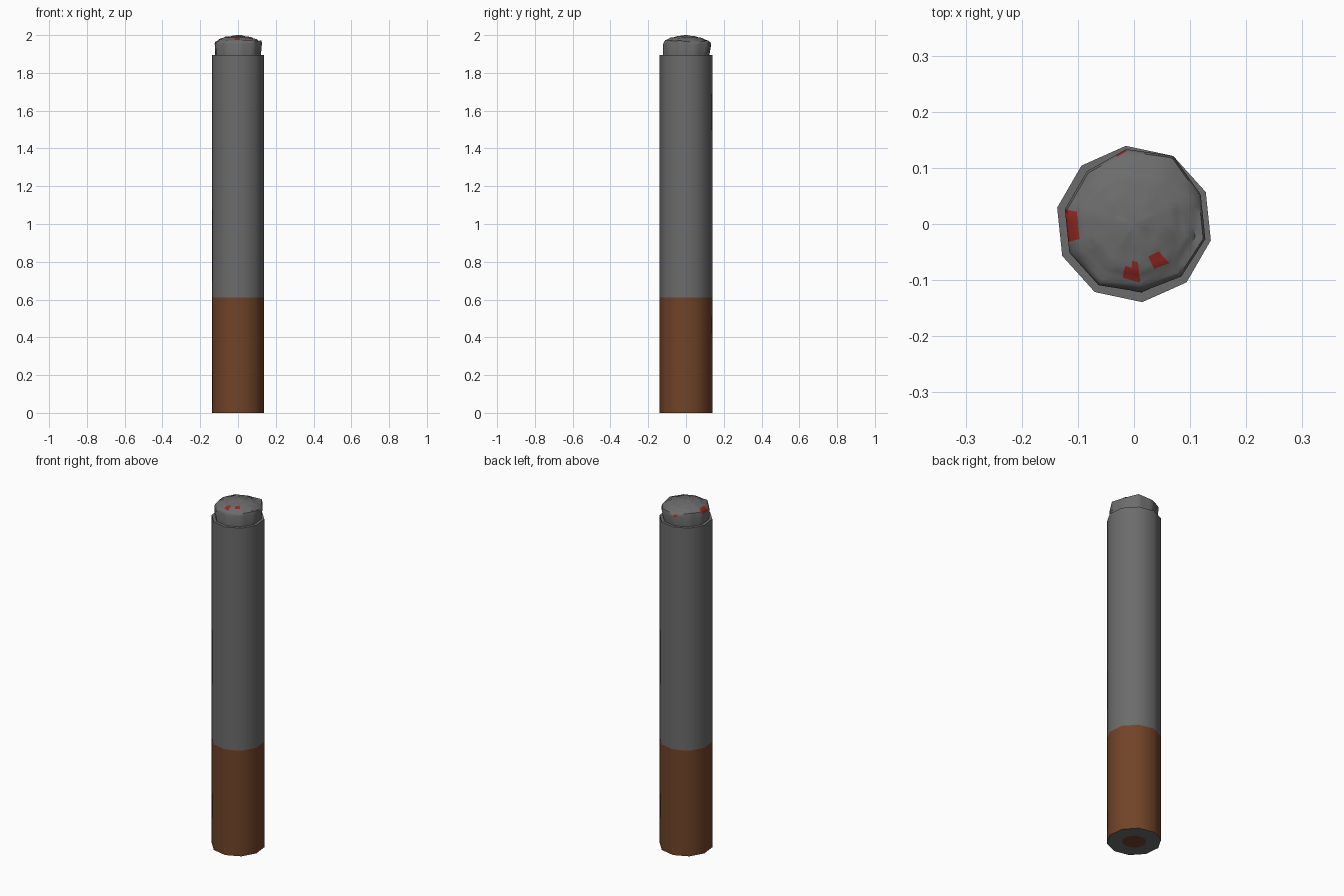
import bpy, bmesh, math
from mathutils import Vector

if "Cube" in bpy.data.objects:
    bpy.data.objects.remove(bpy.data.objects["Cube"])

SIDES = 10
PHASE = math.radians(-12)


def material(name, rgb):
    m = bpy.data.materials.new(name)
    m.diffuse_color = (*rgb, 1)
    m.use_nodes = True
    m.node_tree.nodes["Principled BSDF"].inputs["Base Color"].default_value = m.diffuse_color
    return m


grey = material("grey paper", (0.15, 0.15, 0.15))
brown = material("brown filter", (0.165, 0.057, 0.021))
red = material("red ember", (0.30, 0.022, 0.016))


def corner(i, r, z):
    a = PHASE + i * math.tau / SIDES
    return Vector((r * math.cos(a), r * math.sin(a), z))


def lathe(name, profile, mats, pick, sub=1, tweak=None):
    """Skin decagonal rings; tweak(ring, corner) offsets (radius, z)."""
    bm = bmesh.new()
    rings = []
    for k, (r, z) in enumerate(profile):
        if r == 0:
            rings.append([bm.verts.new((0, 0, z))])
            continue
        pts = []
        for i in range(SIDES):
            dr, dz = tweak(k, i) if tweak else (0, 0)
            pts.append(corner(i, r + dr, z + dz))
        rings.append([bm.verts.new(pts[i].lerp(pts[(i + 1) % SIDES], s / sub))
                      for i in range(SIDES) for s in range(sub)])
    n = SIDES * sub
    for lo, hi in zip(rings, rings[1:]):
        for i in range(n):
            j = (i + 1) % n
            if len(hi) == 1:
                bm.faces.new((lo[i], lo[j], hi[0]))
            elif len(lo) == 1:
                bm.faces.new((lo[0], hi[j], hi[i]))
            else:
                bm.faces.new((lo[i], lo[j], hi[j], hi[i]))
    bmesh.ops.recalc_face_normals(bm, faces=bm.faces)
    for f in bm.faces:
        f.material_index = pick(f.calc_center_median())
    me = bpy.data.meshes.new(name)
    bm.to_mesh(me)
    bm.free()
    for m in mats:
        me.materials.append(m)
    ob = bpy.data.objects.new(name, me)
    bpy.context.collection.objects.link(ob)
    bpy.ops.object.select_all(action='DESELECT')
    ob.select_set(True)
    bpy.context.view_layer.objects.active = ob
    bpy.ops.object.shade_smooth_by_angle(angle=math.radians(45))
    return ob


# Body: brown filter core, grey end ring, brown sleeve, grey paper, top rim
def body_colour(c):
    if c.z < 0.01:
        return 1 if math.hypot(c.x, c.y) < 0.06 else 0
    return 1 if c.z < 0.61 else 0


lathe("paper_and_filter",
      [(0, 0), (0.063, 0), (0.14, 0), (0.14, 0.61), (0.14, 1.895), (0.122, 1.895)],
      [grey, brown], body_colour)

# Ash tip: lumpy dome with small ember patches
PATCHES = [(-0.118, -0.005, 0.024), (-0.002, -0.086, 0.015),
           (0.041, -0.066, 0.014), (-0.028, 0.124, 0.009)]
FLARE = [0.004, 0.004, 0.014, 0.008, 0, 0, 0, 0, -0.004, 0]
LUMP = [0.003, -0.004, 0.004, -0.003, 0.003, 0.0, -0.004, 0.003, -0.003, 0.002]


def ash_tweak(k, i):
    if k == 0:
        return 0, 0
    if k <= 2:
        return FLARE[i], LUMP[i] * 1.5
    return LUMP[(i + k) % SIDES] * 0.6, LUMP[(i * 3 + k) % SIDES] * 0.6


def ash_colour(c):
    return int(c.z > 1.955 and
               any(math.hypot(c.x - x, c.y - y) < r for x, y, r in PATCHES))


lathe("ash_tip",
      [(0.123, 1.885), (0.126, 1.955), (0.122, 1.966), (0.113, 1.971), (0.103, 1.976),
       (0.092, 1.981), (0.08, 1.986), (0.068, 1.989), (0.045, 1.994),
       (0.022, 1.997), (0, 2.0)],
      [grey, red], ash_colour, sub=4, tweak=ash_tweak)
